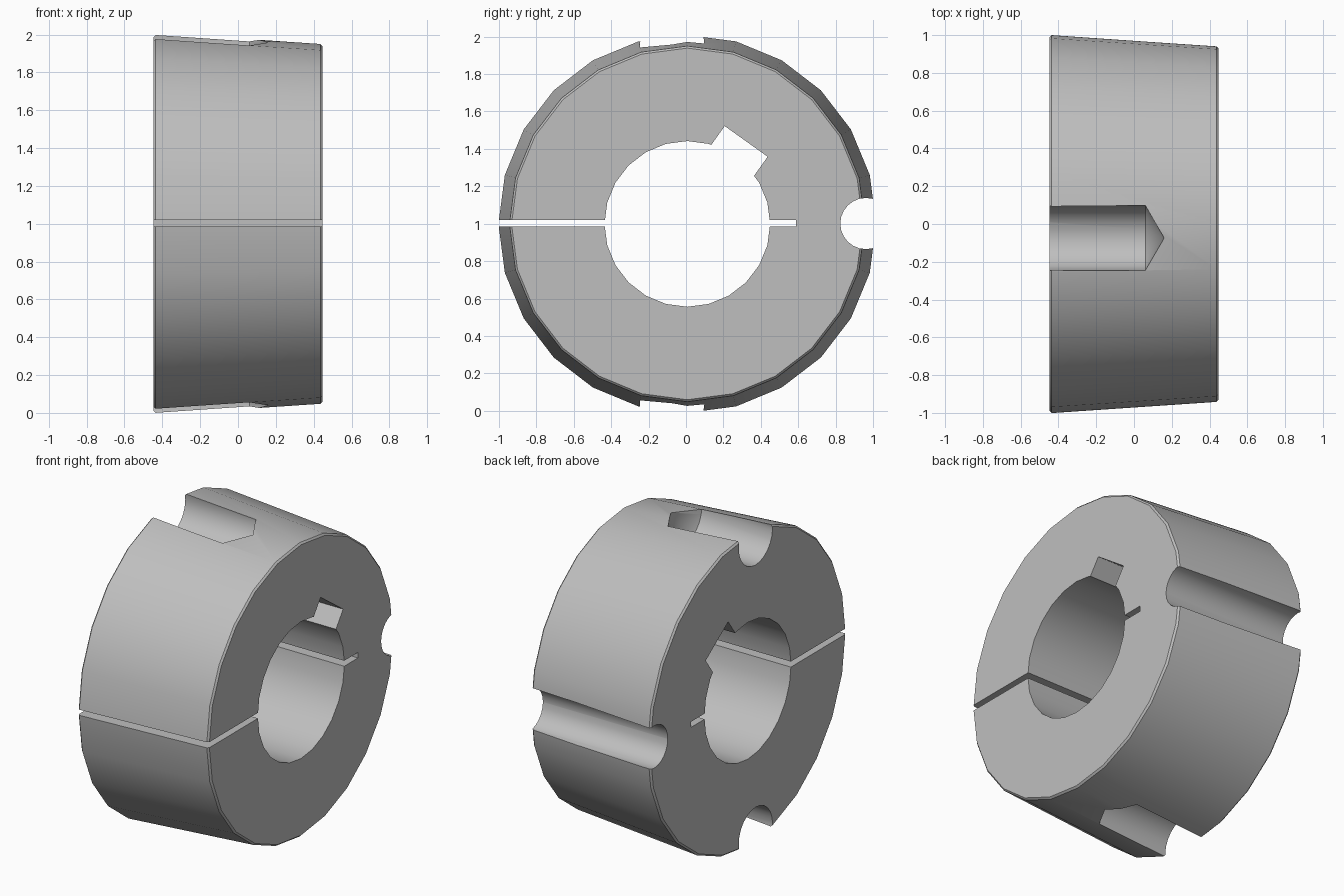
import bpy
import bmesh
from math import sin, cos, tau, radians
from mathutils import Matrix, Vector

default = bpy.data.objects.get("Cube")
if default:
    bpy.data.objects.remove(default, do_unlink=True)

SIDES = 24
HALF = 0.447            # half width along the axle direction
CHAMFER = 0.011
BIG, SMALL, BORE = 1.01, 0.951, 0.443


def make_object(name, bm):
    bmesh.ops.recalc_face_normals(bm, faces=bm.faces)
    mesh = bpy.data.meshes.new(name)
    bm.to_mesh(mesh)
    bm.free()
    obj = bpy.data.objects.new(name, mesh)
    bpy.context.collection.objects.link(obj)
    return obj


def lathe(name, profile, closed=False, centre=(0, 0, 0)):
    """Turn an (x, radius) profile around the x axis."""
    bm = bmesh.new()
    rings = []
    for i in range(SIDES):
        a = tau * i / SIDES
        rings.append([bm.verts.new(Vector((x, r * sin(a), r * cos(a))) + Vector(centre))
                      for x, r in profile])
    count = len(profile)
    for i in range(SIDES):
        here, there = rings[i], rings[(i + 1) % SIDES]
        for j in range(count if closed else count - 1):
            k = (j + 1) % count
            bm.faces.new((here[j], here[k], there[k], there[j]))
    bmesh.ops.remove_doubles(bm, verts=bm.verts, dist=1e-5)
    return make_object(name, bm)


def box(name, size, centre, tilt=0):
    bm = bmesh.new()
    bmesh.ops.create_cube(bm, size=1, matrix=Matrix.Rotation(tilt, 4, "X")
                          @ Matrix.Translation(centre) @ Matrix.Diagonal((*size, 1)))
    return make_object(name, bm)


# Tapered ring with chamfered rims
bush = lathe("tapered_bush", [
    (-HALF, BORE), (-HALF, BIG - CHAMFER), (-HALF + CHAMFER, BIG),
    (HALF - CHAMFER, SMALL), (HALF, SMALL - CHAMFER), (HALF, BORE)], closed=True)

# Cutters: split slot, keyway, side groove, two blind screw holes
cutters = [
    box("split_slot", (2, 1.782, 0.036), (0, -0.309, 0.003)),
    box("keyway", (2, 0.282, 0.342), (0, 0, 0.371), tilt=radians(-35.5)),
    lathe("side_groove", [(-1, 0), (-1, 0.137), (1, 0.137), (1, 0)], centre=(0, 0.955, 0.002)),
]
for side, label in ((1, "upper"), (-1, "lower")):
    cutters.append(lathe(label + "_screw_hole",
                         [(-1, 0), (-1, 0.173), (0.06, 0.173), (0.16, 0)],
                         centre=(0, -0.081, side * 0.957)))

bpy.context.view_layer.objects.active = bush
for cutter in cutters:
    cutter.hide_render = True
    mod = bush.modifiers.new(cutter.name, "BOOLEAN")
    mod.operation = "DIFFERENCE"
    mod.solver = "EXACT"
    mod.object = cutter
    bpy.ops.object.modifier_apply(modifier=mod.name)
    bpy.data.objects.remove(cutter, do_unlink=True)

# Plain steel finish
steel = bpy.data.materials.new("grey_steel")
steel.use_nodes = True
colour = (0.52, 0.52, 0.52, 1)
steel.diffuse_color = colour
steel.node_tree.nodes["Principled BSDF"].inputs["Base Color"].default_value = colour
bush.data.materials.clear()
bush.data.materials.append(steel)

bush.location = (0, 0.007, 0.999)
bush.select_set(True)
bpy.ops.object.shade_smooth_by_angle(angle=radians(30))
